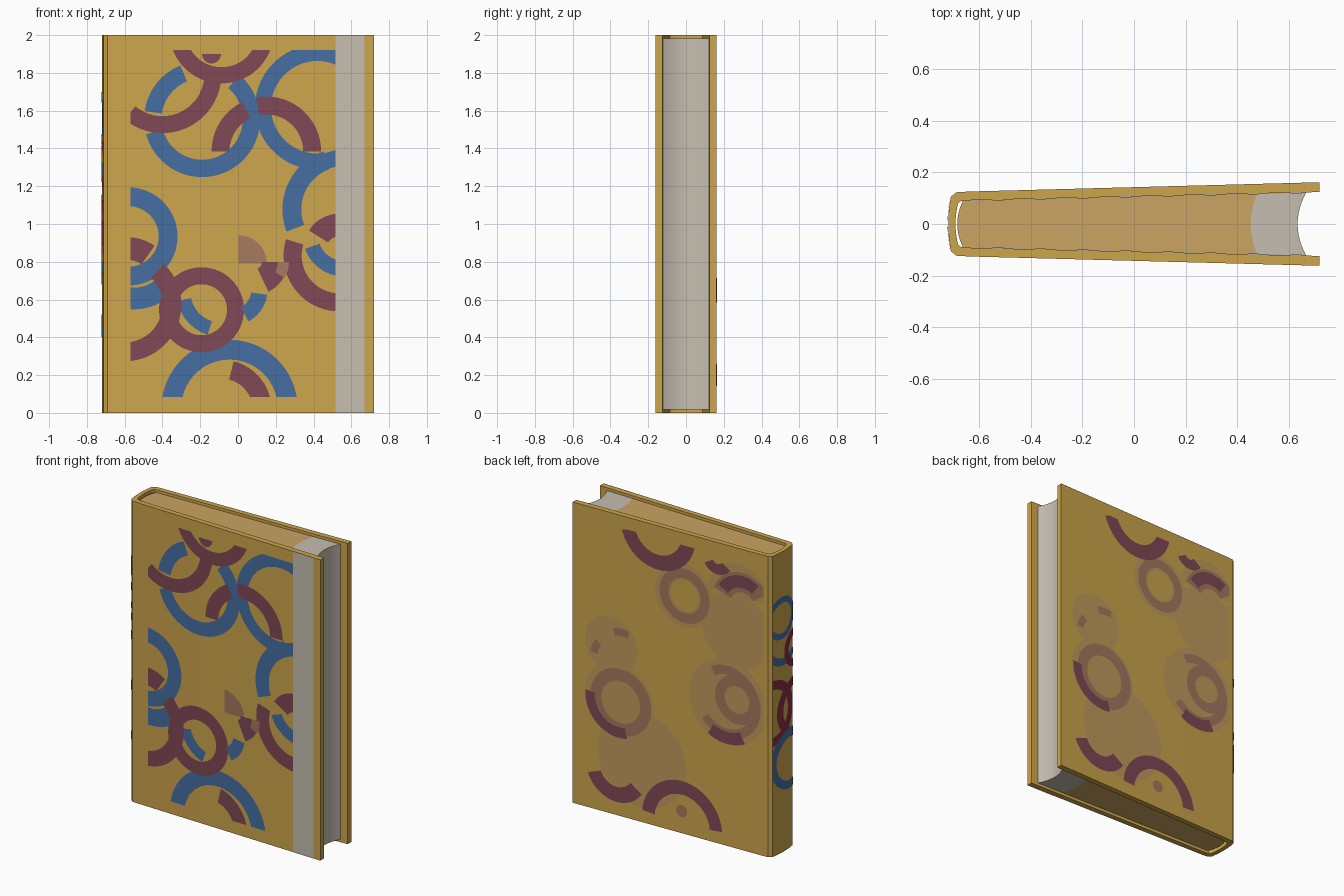
import bpy, bmesh, math

if "Cube" in bpy.data.objects:
    bpy.data.objects.remove(bpy.data.objects["Cube"])


def mat(name, r, g, b):
    m = bpy.data.materials.new(name)
    lin = [((c / 255 + 0.055) / 1.055) ** 2.4 for c in (r, g, b)]
    m.diffuse_color = (*lin, 1)
    m.use_nodes = True
    m.node_tree.nodes["Principled BSDF"].inputs["Base Color"].default_value = m.diffuse_color
    return m


GOLD = mat("mustard_gold", 206, 166, 76)
PAGE = mat("gilded_page", 203, 163, 98)
PALE = mat("pale_grey", 198, 190, 177)
BLUE = mat("blue", 69, 110, 163)
MAROON = mat("maroon", 128, 72, 86)
BROWN = mat("faded_brown", 164, 122, 94)
TAN = mat("faded_tan", 194, 155, 92)
WINE = mat("dark_wine", 135, 45, 64)
PAINT = [BLUE, MAROON, BROWN, TAN, WINE, PALE]
B, M, N, T, W, P = range(6)


def finish(name, bm, mats):
    me = bpy.data.meshes.new(name)
    bm.to_mesh(me)
    bm.free()
    ob = bpy.data.objects.new(name, me)
    bpy.context.collection.objects.link(ob)
    for m in mats:
        me.materials.append(m)
    return ob


def smooth(ob):
    bpy.ops.object.select_all(action='DESELECT')
    ob.select_set(True)
    bpy.context.view_layer.objects.active = ob
    bpy.ops.object.shade_smooth_by_angle(angle=math.radians(35))


def prism(name, left, right, z0, z1, m):
    """Solid between two matching outlines in plan, extruded in z."""
    bm = bmesh.new()
    rows = [[bm.verts.new((x, y, z0)) for x, y in line] for line in (left, right)]
    for i in range(len(left) - 1):
        bm.faces.new((rows[0][i], rows[0][i + 1], rows[1][i + 1], rows[1][i]))
    ext = bmesh.ops.extrude_face_region(bm, geom=bm.faces[:])
    for v in ext["geom"]:
        if isinstance(v, bmesh.types.BMVert):
            v.co.z = z1
    bmesh.ops.recalc_face_normals(bm, faces=bm.faces)
    ob = finish(name, bm, [m])
    smooth(ob)


def board_y(x):
    return 0.126 + (x + 0.64) * 0.0265


def inner_y(x):
    return 0.092 + (x + 0.64) * 0.0235


def spine_x(y):
    return -0.721 + 0.9 * y * y


# wrapped cover: front board, rounded spine and back board in one C profile
ys = [-0.105 + 0.21 * i / 10 for i in range(11)]
outer = [(0.72, -board_y(0.72)), (-0.64, -0.126), (-0.69, -0.123)]
outer += [(spine_x(y), y) for y in ys]
outer += [(x, -y) for x, y in outer[2::-1]]
inner = [(0.72, -inner_y(0.72)), (-0.64, -0.092), (-0.675, -0.088)]
inner += [(spine_x(y) + 0.028, y * 0.75) for y in ys]
inner += [(x, -y) for x, y in inner[2::-1]]
prism("cover", outer, inner, 0, 2, GOLD)


# page block: gilded part and pale fore-edge, split along a concave curve
def page_curve(mid, bulge):
    pts = []
    for i in range(13):
        t = -1 + i / 6
        x = mid + bulge * t * t
        pts.append((x, t * (inner_y(x) - 0.001)))
    return pts


split = page_curve(0.453, 0.025)
prism("page_block", page_curve(-0.686, 0.022), split, 0.018, 1.982, PAGE)
prism("page_fore_edge", split, page_curve(0.635, 0.033), 0.018, 1.982, PALE)


def panel(name, arcs, box, place, out):
    """Painted arcs (colour, u, v, R, r, from, to) clipped to a box and laid on a surface."""
    bm = bmesh.new()
    for k, (c, u, v, R, r, a0, a1) in enumerate(arcs):
        n = max(4, int((a1 - a0) / 6))
        grid = []
        for i in range(n + 1):
            a = math.radians(a0 + (a1 - a0) * i / n)
            radii = [r + (R - r) * j / 3 for j in range(4)]
            grid.append([bm.verts.new((u + q * math.cos(a), v + q * math.sin(a),
                                       0.0015 + 0.0002 * k)) for q in radii])
        for i in range(n):
            for j in range(3):
                f = bm.faces.new((grid[i][j], grid[i][j + 1],
                                  grid[i + 1][j + 1], grid[i + 1][j]))
                f.material_index = c
    u0, u1, v0, v1 = box
    for co, no in (((u0, 0, 0), (-1, 0, 0)), ((u1, 0, 0), (1, 0, 0)),
                   ((0, v0, 0), (0, -1, 0)), ((0, v1, 0), (0, 1, 0))):
        bmesh.ops.bisect_plane(bm, geom=bm.verts[:] + bm.edges[:] + bm.faces[:],
                               plane_co=co, plane_no=no, clear_outer=True)
    for v in bm.verts:
        v.co = place(*v.co)
    bm.normal_update()
    for f in bm.faces:
        if f.normal.dot(out) < 0:
            f.normal_flip()
    finish(name, bm, PAINT)


# front cover rings
front = [
    (B, -.19, 1.555, .307, .215, 112, 172), (B, -.19, 1.555, .307, .215, -165, 50),
    (M, -.40, 1.793, .312, .222, 230, 362), (M, -.087, 2.02, .276, .19, 180, 360),
    (M, -.14, 1.90, .05, .001, 180, 360),
    (B, .42, 1.618, .33, .245, 60, 300), (M, .15, 1.385, .29, .195, 0, 101),
    (M, .15, 1.385, .29, .195, 116, 180),
    (B, .563, 1.077, .328, .228, 110, 201), (B, .563, .944, .222, .14, 200, 270),
    (M, .537, .833, .296, .20, 163, 270), (M, .537, .865, .19, .07, 95, 148),
    (B, -.58, .934, .26, .16, -90, 90), (B, -.55, .838, .29, .175, 262, 312),
    (M, -.585, .68, .25, .13, 55, 95), (B, -.087, .642, .24, .165, 192, 252),
    (B, -.045, .027, .36, .255, 0, 180), (M, -.087, .016, .265, .165, 12, 76),
    (M, -.60, .573, .30, .20, -95, 46), (M, -.193, .546, .225, .135, 0, 360),
    (N, .003, .79, .15, .001, 0, 90), (M, .087, .80, .175, .04, -65, 0),
    (N, .10, .80, .17, .11, -30, 0), (B, -.034, .652, .19, .105, -62, -8),
]
panel("front_rings", front, (-.57, .516, .085, 1.92),
      lambda u, v, w: (u, -board_y(u) - w, v), (0, -1, 0))

# back cover: faded stains first, rings on top
back = [
    (T, -.46, 1.45, .25, .001, 0, 360), (T, -.40, .96, .28, .001, 0, 360),
    (T, .383, .76, .25, .001, 0, 360), (T, .44, 1.12, .19, .001, 0, 360),
    (T, .22, .42, .32, .001, 0, 360), (T, -.09, 1.585, .21, .10, 0, 360),
    (T, -.48, 1.68, .22, .001, 0, 180),
    (N, -.09, 1.585, .18, .115, 0, 360), (N, -.51, 1.625, .22, .09, 20, 145),
    (N, -.40, .96, .24, .18, 60, 320), (N, -.47, .99, .16, .09, 0, 360),
    (N, .37, .76, .22, .14, 0, 360), (N, .44, 1.03, .15, .10, 5, 45),
    (N, .36, 1.05, .20, .15, 70, 105), (N, -.07, .15, .04, .001, 0, 360),
    (M, .10, 1.98, .27, .17, 190, 345), (M, -.51, 1.625, .20, .12, 30, 125),
    (M, -.33, 1.90, .11, .04, 215, 330), (M, -.40, .96, .28, .20, 243, 300),
    (M, .385, .76, .24, .17, 255, 365), (M, .40, .31, .22, .12, 214, 340),
    (M, -.075, .06, .29, .20, 5, 175),
]
panel("back_rings", back, (-.66, .68, .07, 1.92),
      lambda u, v, w: (u, board_y(u) + w, v), (0, 1, 0))

# spine rings
spine = [
    (B, .02, 1.56, .14, .10, 0, 360), (B, 0, 1.42, .18, .13, 225, 320),
    (W, -.12, 1.32, .13, .08, 90, 270), (W, -.13, 1.32, .13, .08, -90, 90),
    (W, .12, .95, .22, .16, 90, 270), (W, -.13, .93, .20, .14, -90, 90),
    (B, -.07, .60, .20, .145, 0, 360),
]
panel("spine_rings", spine, (-.104, .104, .05, 1.95),
      lambda u, v, w: (spine_x(u) - w, u, v), (-1, 0, 0))

# elastic closing band on the front board
bm = bmesh.new()
corners = [(.516, 0), (.67, 0), (.67, 2), (.516, 2)]
face = bm.faces.new([bm.verts.new((x, -board_y(x) - 0.001, z)) for x, z in corners])
bmesh.ops.solidify(bm, geom=[face], thickness=0.002)
bmesh.ops.recalc_face_normals(bm, faces=bm.faces)
finish("closing_band", bm, [PALE])
